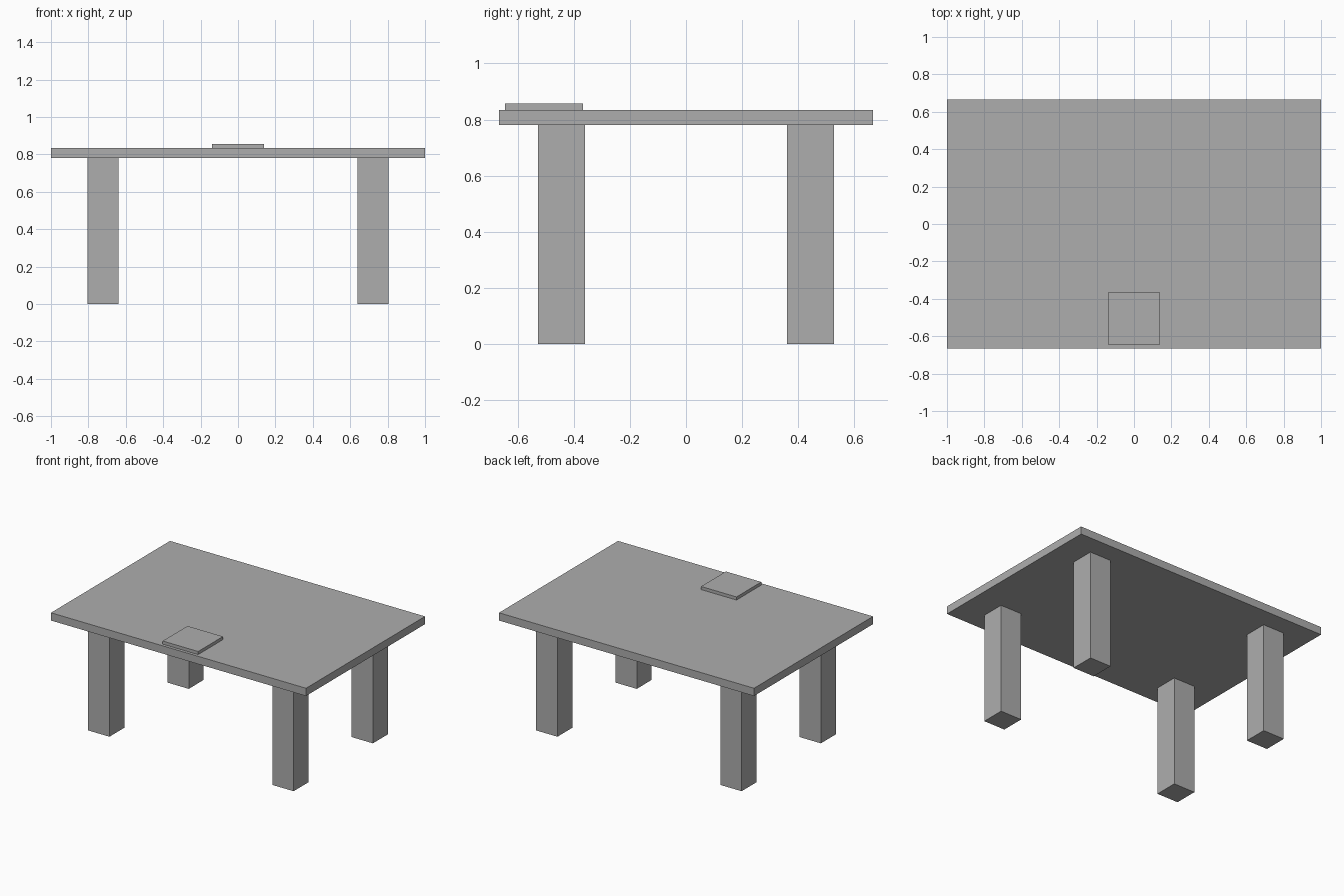
import bpy

default_cube = bpy.data.objects.get("Cube")
if default_cube:
    bpy.data.objects.remove(default_cube, do_unlink=True)

# Single matte grey
GREY = (0.42, 0.42, 0.42, 1)
grey = bpy.data.materials.new("plain grey")
grey.use_nodes = True
grey.diffuse_color = GREY
grey.node_tree.nodes["Principled BSDF"].inputs["Base Color"].default_value = GREY


def box(name, center, size):
    bpy.ops.mesh.primitive_cube_add(size=1, location=center)
    obj = bpy.context.object
    obj.name = name
    obj.scale = size
    bpy.ops.object.transform_apply(location=False, rotation=False, scale=True)
    obj.data.materials.append(grey)
    return obj


LEG_HEIGHT = 0.78
TOP_THICKNESS = 0.055
PAD_THICKNESS = 0.022
top_surface = LEG_HEIGHT + TOP_THICKNESS

# Table top
box("table_top", (0, 0, LEG_HEIGHT + TOP_THICKNESS / 2), (2, 1.333, TOP_THICKNESS))

# Square pad lying near the front edge
box("square_pad", (0, -0.506, top_surface + PAD_THICKNESS / 2),
    (0.278, 0.278, PAD_THICKNESS))

# Four square legs
for side, sx in (("left", 1), ("right", -1)):
    for end, sy in (("front", -1), ("back", 1)):
        box(f"{end}_{side}_leg", (sx * 0.722, sy * 0.444, LEG_HEIGHT / 2),
            (0.167, 0.167, LEG_HEIGHT))
